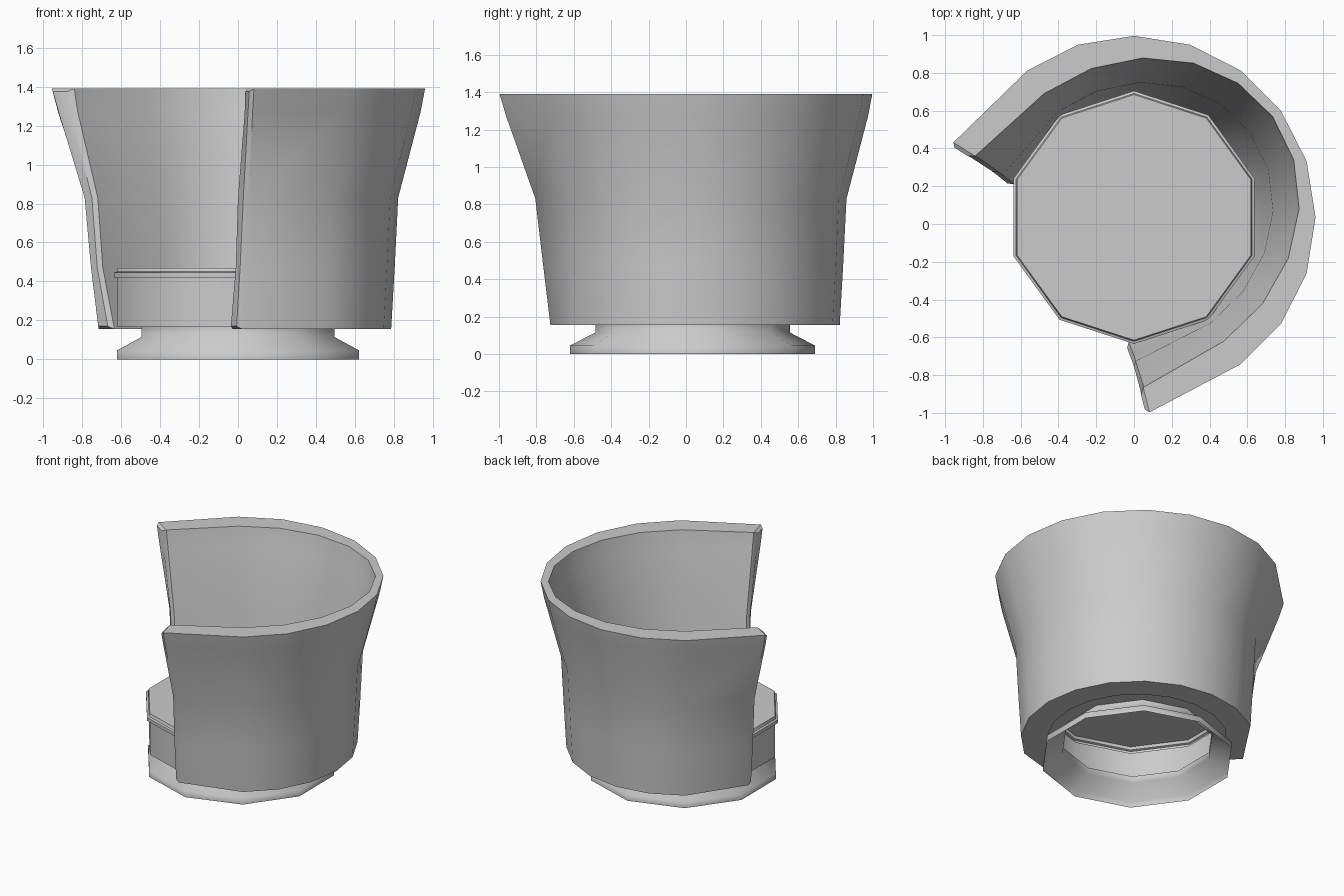
import bpy, bmesh
from math import sin, cos, pi, radians

if "Cube" in bpy.data.objects:
    bpy.data.objects.remove(bpy.data.objects["Cube"])

CY = 0.035            # common centre of the round parts
FACE = radians(36)    # direction the middle of the backrest points to


def finish(bm, name, angle):
    bmesh.ops.recalc_face_normals(bm, faces=bm.faces)
    me = bpy.data.meshes.new(name)
    bm.to_mesh(me)
    bm.free()
    ob = bpy.data.objects.new(name, me)
    bpy.context.collection.objects.link(ob)
    bpy.ops.object.select_all(action='DESELECT')
    ob.select_set(True)
    bpy.context.view_layer.objects.active = ob
    bpy.ops.object.shade_smooth_by_angle(angle=radians(angle))
    return ob


def lathe(name, profile, cap_top, angle, n=10):
    bm = bmesh.new()
    rings = []
    for r, z in profile:
        rings.append([bm.verts.new((r * cos(pi / 2 + 2 * pi * i / n),
                                    CY + r * sin(pi / 2 + 2 * pi * i / n), z))
                      for i in range(n)])
    for a, b in zip(rings, rings[1:]):
        for i in range(n):
            j = (i + 1) % n
            bm.faces.new((a[i], a[j], b[j], b[i]))
    if cap_top:
        bm.faces.new(rings[-1])
    return finish(bm, name, angle)


# Foot: hollow flared plinth, open underneath, softly shaded
lathe("base", [(0.655, 0), (0.655, 0.045), (0.52, 0.115), (0.52, 0.165)], False, 180)

# Seat: hollow ten-sided drum with a thin stepped rim
lathe("seat", [(0.52, 0.165), (0.65, 0.165), (0.65, 0.42), (0.67, 0.42),
               (0.67, 0.445), (0.656, 0.45), (0.65, 0.47)], True, 40)

# Backrest levels: z, outer radius, outer end (u, v),
#                  inner radii (back, side), inner end (u, v)
LEVELS = [
    (0.155, 0.787, (-0.43, 0.627), (0.61, 0.61), (-0.41, 0.516)),
    (0.47, 0.805, (-0.44, 0.667), (0.725, 0.67), (-0.43, 0.59)),
    (0.83, 0.823, (-0.45, 0.712), (0.76, 0.69), (-0.44, 0.62)),
    (1.27, 0.938, (-0.525, 0.85), (0.885, 0.79), (-0.48, 0.74)),
    (1.39, 0.961, (-0.54, 0.883), (0.908, 0.81), (-0.49, 0.757)),
]


def end_column(side, cap):
    """Outer and inner (u, v, z) points of an arm end; cap = slim edge trim."""
    outer, inner = [], []
    for z, _, o, _, i in LEVELS:
        t = 0.2 if cap else 0
        du = -0.022 if cap else 0
        if cap:
            z = min(max(z, 0.17), 1.375)
        outer.append((o[0] + t * (i[0] - o[0]) + du, side * (o[1] + t * (i[1] - o[1])), z))
        inner.append((i[0] + t * (o[0] - i[0]) + du, side * (i[1] + t * (o[1] - i[1])), z))
    return outer, inner


def arc_column(a):
    return ([(r * cos(a), r * sin(a), z) for z, r, _, _, _ in LEVELS],
            [(e[0] * cos(a), e[1] * sin(a), z) for z, _, _, e, _ in LEVELS])


# Wrap-around backrest: half-round shell with straight arms
cols = [end_column(-1, True), end_column(-1, False)]
cols += [arc_column(radians(18 * k)) for k in range(-5, 6)]
cols += [end_column(1, False), end_column(1, True)]

bm = bmesh.new()
loops = []
for outer, inner in cols:
    loops.append([bm.verts.new((u * cos(FACE) - v * sin(FACE),
                                u * sin(FACE) + v * cos(FACE) + CY, z))
                  for u, v, z in outer + inner[::-1]])
n = 2 * len(LEVELS)
for a, b in zip(loops, loops[1:]):
    for i in range(n):
        j = (i + 1) % n
        bm.faces.new((a[i], a[j], b[j], b[i]))
for lp in (loops[0], loops[-1]):        # arm end faces
    for i in range(len(LEVELS) - 1):
        bm.faces.new((lp[i], lp[i + 1], lp[n - 2 - i], lp[n - 1 - i]))
finish(bm, "backrest", 33)
